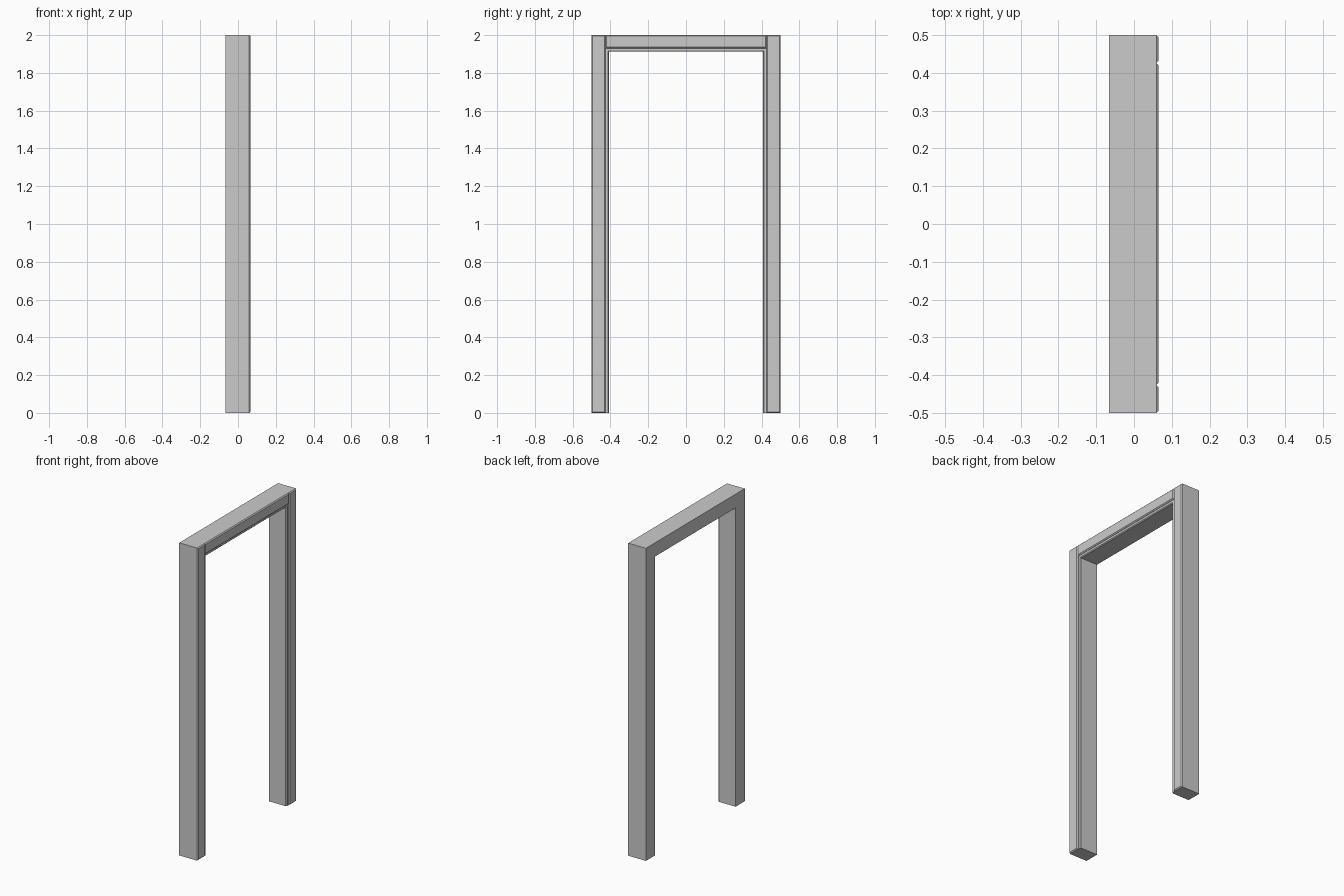
import bpy, bmesh

if "Cube" in bpy.data.objects:
    bpy.data.objects.remove(bpy.data.objects["Cube"])

BACK, FACE, TRIM = -0.066, 0.057, 0.065


def prism(name, pts, x0, x1, bevel, pick):
    """Extrude a (y, z) outline along x, chamfering the picked front edges."""
    bm = bmesh.new()
    verts = [bm.verts.new((x0, y, z)) for y, z in pts]
    base = bm.faces.new(verts)
    ext = bmesh.ops.extrude_face_region(bm, geom=[base])
    top = [v for v in ext["geom"] if isinstance(v, bmesh.types.BMVert)]
    bmesh.ops.translate(bm, verts=top, vec=(x1 - x0, 0, 0))
    edges = [e for e in bm.edges
             if all(abs(v.co.x - x1) < 1e-5 and pick(v.co) for v in e.verts)]
    bmesh.ops.bevel(bm, geom=edges, offset=bevel, segments=1, affect='EDGES')
    bmesh.ops.recalc_face_normals(bm, faces=bm.faces)
    me = bpy.data.meshes.new(name)
    bm.to_mesh(me)
    bm.free()
    ob = bpy.data.objects.new(name, me)
    bpy.context.collection.objects.link(ob)
    return ob


def board(name, y0, y1, z0, z1):
    return prism(name, [(y0, z0), (y1, z0), (y1, z1), (y0, z1)],
                 FACE - 0.002, TRIM, 0.006, lambda c: True)


# Door jamb: one continuous upside-down U, inner front edge chamfered
prism("door_jamb",
      [(-0.5, 0), (-0.5, 2), (0.5, 2), (0.5, 0),
       (0.407, 0), (0.407, 1.912), (-0.407, 1.912), (-0.407, 0)],
      BACK, FACE, 0.005, lambda c: abs(c.y) < 0.45 and c.z < 1.95)

# Raised casing boards on the +x face
for side, s in (("left", -1), ("right", 1)):
    y0, y1 = sorted((s * 0.426, s * 0.5))
    board(side + "_casing", y0, y1, 0, 2)
board("head_casing", -0.426, 0.426, 1.93, 2)
